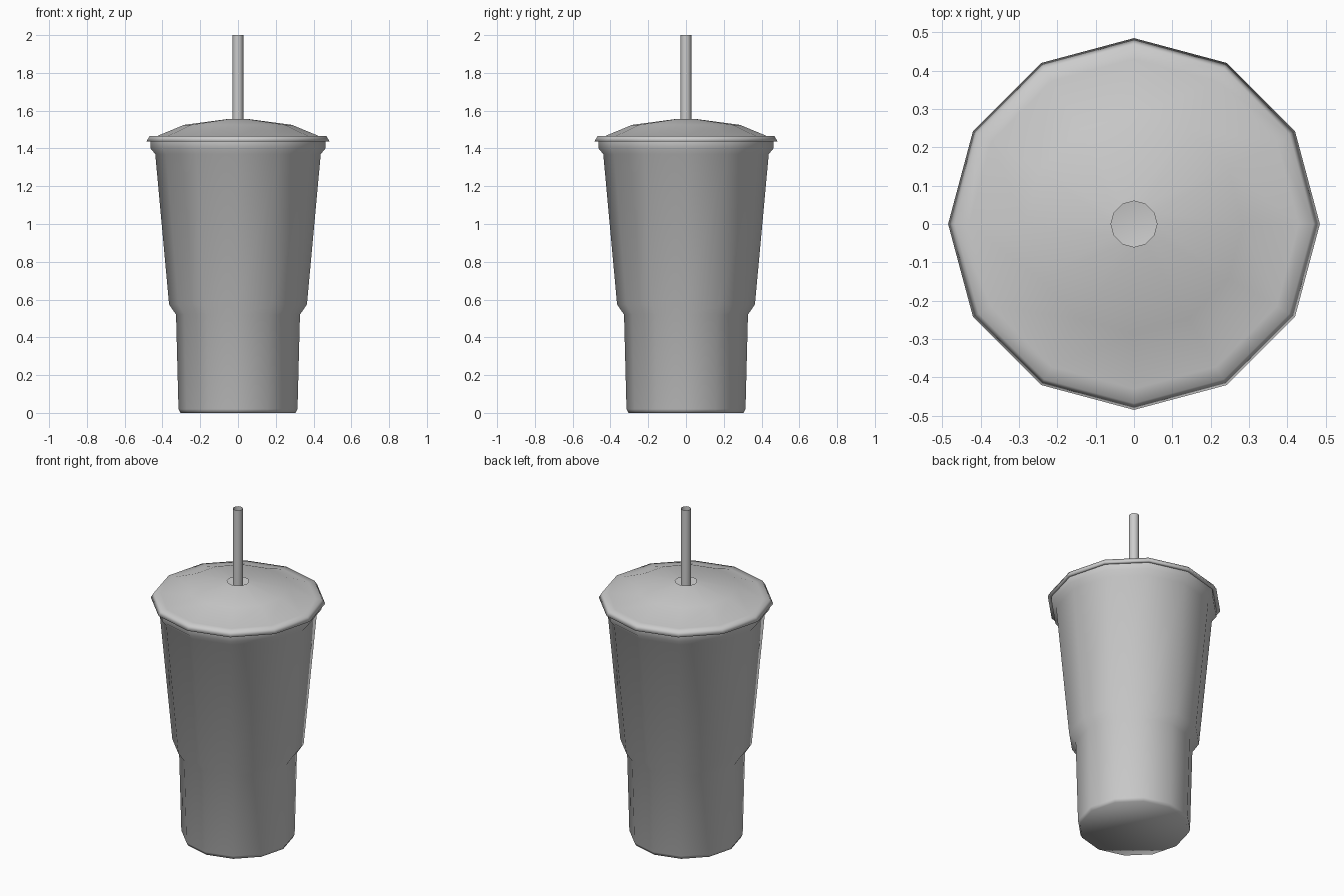
import bpy, bmesh, math

if "Cube" in bpy.data.objects:
    bpy.data.objects.remove(bpy.data.objects["Cube"], do_unlink=True)


def make_material(name, rgb):
    mat = bpy.data.materials.new(name)
    mat.use_nodes = True
    mat.diffuse_color = (*rgb, 1)
    mat.node_tree.nodes["Principled BSDF"].inputs["Base Color"].default_value = (*rgb, 1)
    return mat


grey = make_material("light grey", (0.6, 0.6, 0.6))


def lathe(name, profile, sides=12, close_bottom=False):
    """Spin (radius, height) points round the z axis."""
    bm = bmesh.new()
    rings = []
    for r, z in profile:
        rings.append([bm.verts.new((r * math.cos(math.tau * i / sides),
                                    r * math.sin(math.tau * i / sides), z))
                      for i in range(sides)])
    for low, high in zip(rings, rings[1:]):
        for i in range(sides):
            j = (i + 1) % sides
            bm.faces.new((low[i], low[j], high[j], high[i]))
    if close_bottom:
        bm.faces.new(rings[0][::-1])
    for face in bm.faces:
        face.smooth = True
    mesh = bpy.data.meshes.new(name)
    bm.to_mesh(mesh)
    bm.free()
    mesh.materials.append(grey)
    obj = bpy.data.objects.new(name, mesh)
    bpy.context.collection.objects.link(obj)
    return obj


# Tapered cup with a narrow holder-sized base and a rolled top
lathe("cup", [(0.305, 0), (0.315, 0.02), (0.328, 0.52), (0.365, 0.575),
              (0.438, 1.37), (0.463, 1.40), (0.463, 1.437)], close_bottom=True)

# Domed lid with a flared rim and a round straw hole
lathe("lid", [(0.463, 1.437), (0.485, 1.437), (0.468, 1.465), (0.43, 1.465),
              (0.285, 1.525), (0.06, 1.555)])

# Open drinking straw
lathe("straw", [(0.028, 0.03), (0.028, 2.0)])
